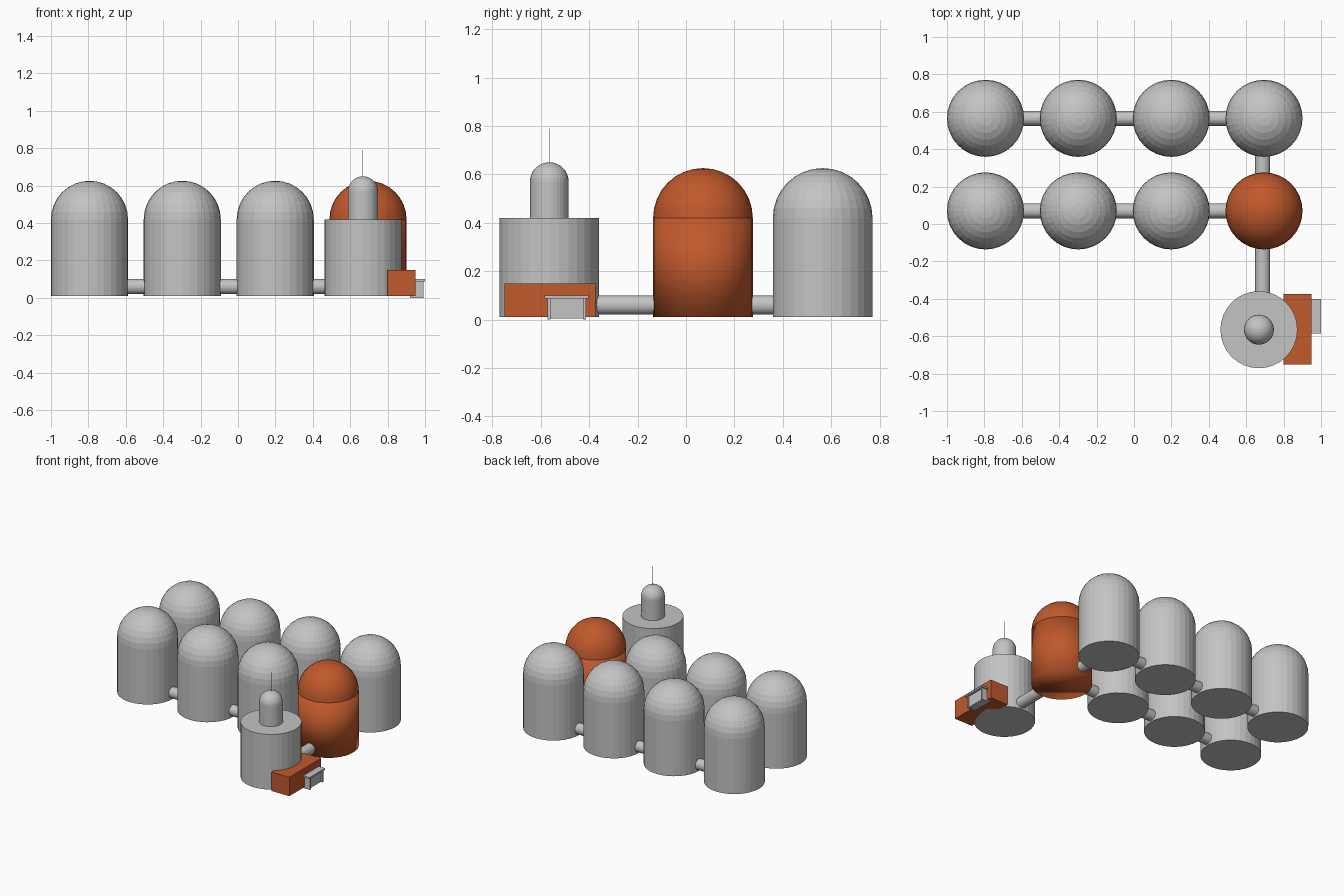
import bpy
import bmesh
from math import pi

if "Cube" in bpy.data.objects:
    bpy.data.objects.remove(bpy.data.objects["Cube"])


def make_material(name, color):
    mat = bpy.data.materials.new(name)
    mat.use_nodes = True
    mat.diffuse_color = color
    mat.node_tree.nodes["Principled BSDF"].inputs["Base Color"].default_value = color
    return mat


GREY = make_material("pale grey", (0.55, 0.55, 0.55, 1))
ORANGE = make_material("burnt orange", (0.53, 0.10, 0.025, 1))


def finish(name, mat, smooth=False):
    obj = bpy.context.object
    obj.name = name
    obj.data.materials.append(mat)
    if smooth:
        bpy.ops.object.shade_smooth()
    return obj


def cylinder(name, mat, x, y, bottom, top, radius, smooth=False):
    bpy.ops.mesh.primitive_cylinder_add(
        vertices=32, radius=radius, depth=top - bottom, location=(x, y, (bottom + top) / 2))
    return finish(name, mat, smooth)


def dome(name, mat, x, y, base, radius, smooth=False):
    bpy.ops.mesh.primitive_uv_sphere_add(
        segments=32, ring_count=16, radius=radius, location=(x, y, base))
    obj = finish(name, mat, smooth)
    # keep the upper half only
    bm = bmesh.new()
    bm.from_mesh(obj.data)
    lower = [v for v in bm.verts if v.co.z < -radius * 0.01]
    bmesh.ops.delete(bm, geom=lower, context='VERTS')
    bm.to_mesh(obj.data)
    bm.free()
    return obj


def box(name, mat, low, high):
    centre = [(a + b) / 2 for a, b in zip(low, high)]
    size = [b - a for a, b in zip(low, high)]
    bpy.ops.mesh.primitive_cube_add(size=1, location=centre)
    bpy.context.object.scale = size
    return finish(name, mat)


def pipe(name, start, end, rotation):
    length = sum(abs(b - a) for a, b in zip(start, end))
    centre = [(a + b) / 2 for a, b in zip(start, end)]
    bpy.ops.mesh.primitive_cylinder_add(
        vertices=32, radius=0.04, depth=length, location=centre, rotation=rotation)
    return finish(name, GREY)


GROUND, SHOULDER, RADIUS = 0.01, 0.42, 0.206
COLUMNS = [-0.794, -0.298, 0.199, 0.695]
ROWS = {"front": 0.07, "back": 0.565}

# Two rows of domed tanks, one of them orange
for row, y in ROWS.items():
    for i, x in enumerate(COLUMNS):
        special = row == "front" and i == len(COLUMNS) - 1
        mat = ORANGE if special else GREY
        label = f"{row}_tank_{i + 1}"
        cylinder(label + "_body", mat, x, y, GROUND, SHOULDER, RADIUS, special)
        dome(label + "_dome", mat, x, y, SHOULDER, RADIUS, special)
    # Pipes between neighbouring tanks
    for i, (a, b) in enumerate(zip(COLUMNS, COLUMNS[1:])):
        pipe(f"{row}_pipe_{i + 1}", (a + 0.15, y, 0.06), (b - 0.15, y, 0.06), (0, pi / 2, 0))

# Control tower with turret and antenna
TX, TY = 0.668, -0.565
cylinder("tower_body", GREY, TX, TY, GROUND, SHOULDER, RADIUS)
cylinder("turret_body", GREY, TX, TY, SHOULDER, 0.57, 0.08)
dome("turret_dome", GREY, TX, TY, 0.57, 0.08)
cylinder("antenna", GREY, TX, TY, 0.64, 0.79, 0.0015)

# Pipes joining the rows and the tower
pipe("rear_link_pipe", (0.688, 0.2, 0.06), (0.688, 0.42, 0.06), (pi / 2, 0, 0))
pipe("tower_link_pipe", (0.688, -0.42, 0.06), (0.688, -0.08, 0.06), (pi / 2, 0, 0))

# Entrance block with a small porch on its side
box("entrance_block", ORANGE, (0.80, -0.75, GROUND), (0.948, -0.375, 0.15))
box("porch_door", GREY, (0.92, -0.56, 0.004), (0.983, -0.425, 0.09))
for side, y in (("right", -0.572), ("left", -0.425)):
    box(f"porch_{side}_post", GREY, (0.92, y, 0), (0.992, y + 0.012, 0.09))
box("porch_roof", GREY, (0.92, -0.585, 0.088), (1.0, -0.402, 0.10))
